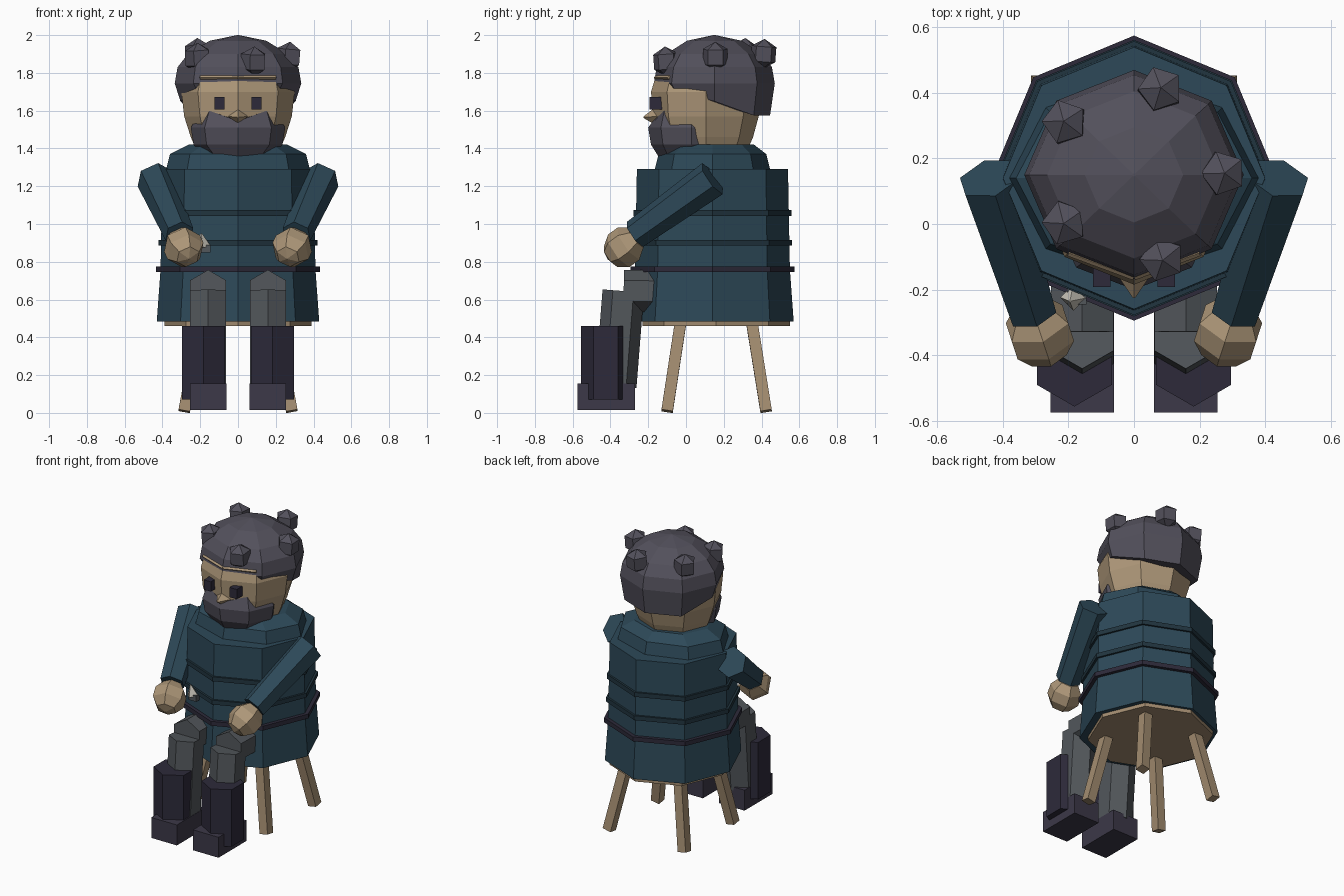
import bpy, bmesh, math
from mathutils import Vector

if "Cube" in bpy.data.objects:
    bpy.data.objects.remove(bpy.data.objects["Cube"])


def material(name, r, g, b):
    m = bpy.data.materials.new(name)
    m.diffuse_color = (r, g, b, 1)
    m.use_nodes = True
    m.node_tree.nodes["Principled BSDF"].inputs["Base Color"].default_value = m.diffuse_color
    return m


TEAL = material("coat_teal", .026, .066, .098)
TRIM = material("trim_teal", .015, .035, .05)
DARK = material("dark_leather", .026, .023, .042)
SHOE = material("shoe_leather", .045, .04, .065)
HAIR = material("dark_hair", .085, .08, .105)
GREY = material("trouser_grey", .085, .095, .105)
SKIN = material("skin", .42, .31, .19)
WOOD = material("wood", .36, .26, .16)
PALE = material("pale_stone", .6, .57, .5)


def finish(name, bm, mat):
    bmesh.ops.recalc_face_normals(bm, faces=bm.faces)
    me = bpy.data.meshes.new(name)
    bm.to_mesh(me)
    bm.free()
    me.materials.append(mat)
    ob = bpy.data.objects.new(name, me)
    bpy.context.collection.objects.link(ob)
    return ob


def skin_rings(name, rings, mat):
    """Bridge equal-length point rings and cap both ends."""
    bm = bmesh.new()
    vs = [[bm.verts.new(p) for p in ring] for ring in rings]
    n = len(vs[0])
    for a, b in zip(vs, vs[1:]):
        for i in range(n):
            j = (i + 1) % n
            bm.faces.new((a[i], a[j], b[j], b[i]))
    bm.faces.new(vs[0])
    bm.faces.new(vs[-1])
    return finish(name, bm, mat)


def loft(name, cy, profile, mat, n=8, dz=lambda k, c: 0):
    """Stack of n-gons (z, rx, ry); dz shifts z by ring index and frontness."""
    rings = []
    for k, (z, rx, ry) in enumerate(profile):
        ring = []
        for i in range(n):
            t = 2 * math.pi * i / n
            ring.append((rx * math.sin(t), cy - ry * math.cos(t), z + dz(k, math.cos(t))))
        rings.append(ring)
    return skin_rings(name, rings, mat)


def limb(name, a, b, r1, r2, n, up, mat):
    """Tapered prism from a to b with one corner facing 'up'."""
    a, b, up = Vector(a), Vector(b), Vector(up)
    d = (b - a).normalized()
    u = (up - d * up.dot(d)).normalized()
    v = d.cross(u)
    ang = [2 * math.pi * i / n for i in range(n)]
    return skin_rings(name, [[c + r * (u * math.cos(t) + v * math.sin(t)) for t in ang]
                             for c, r in ((a, r1), (b, r2))], mat)


def box(name, lo, hi, mat):
    bm = bmesh.new()
    bmesh.ops.create_cube(bm, size=1)
    for v in bm.verts:
        v.co = [(l + h) / 2 + c * (h - l) for l, h, c in zip(lo, hi, v.co)]
    return finish(name, bm, mat)


def ball(name, loc, r, seg, rings, mat, axis=(0, 0, 1)):
    bm = bmesh.new()
    bmesh.ops.create_uvsphere(bm, u_segments=seg, v_segments=rings, radius=r)
    ob = finish(name, bm, mat)
    ob.location = loc
    ob.rotation_euler = Vector(axis).to_track_quat('Z', 'Y').to_euler()
    return ob


# coat: octagonal body, shoulder yoke, trim bands and belt
loft("coat_body", .14, [(.485, .43, .43), (.76, .41, .41), (1.29, .40, .40)], TEAL)
loft("coat_shoulders", .14, [(1.27, .385, .31), (1.37, .36, .285), (1.42, .26, .22)], TEAL)
for name, z, r, mat in (("upper_band", 1.058, .418, TRIM),
                        ("lower_band", .90, .422, TRIM), ("belt", .76, .435, DARK)):
    loft(name, .14, [(z - .015, r, r), (z + .015, r, r)], mat)

# stool: octagonal seat and four splayed legs
loft("stool_seat", .16, [(.46, .39, .39), (.495, .39, .39)], WOOD)
for sx in (-1, 1):
    for sy in (-1, 1):
        limb("stool_leg", (sx * .285, .162 + sy * .262, .009), (sx * .2, .16 + sy * .19, .47),
             .043, .043, 4, (1, 1, 0), WOOD)

# head and beard
loft("head", .105, [(1.39, .22, .22), (1.46, .25, .25), (1.57, .285, .28),
                    (1.70, .30, .29), (1.80, .27, .26)], SKIN)
loft("beard", .03, [(1.34, .155, .165), (1.42, .235, .215), (1.51, .25, .23), (1.585, .215, .205)],
     HAIR, dz=lambda k, c: 0 if k < 3 else (-.04 if c > .9 else .015 if c > .5 else -.01))

# hair: dome whose lower edge drops toward the back
loft("hair", .15, [(1.66, .305, .295), (1.745, .335, .32), (1.83, .32, .305), (1.90, .265, .255),
                   (1.97, .15, .145), (2.0, .005, .005)], HAIR,
     dz=lambda k, c: 0 if k else (.045 if c > .5 else -.01 if c > -.5 else -.085))
for p in ((.08, .41, 1.90), (.27, .155, 1.885), (.085, -.105, 1.86),
          (-.21, .005, 1.88), (-.21, .31, 1.905)):
    n = Vector(p) - Vector((0, .15, 1.7))
    ball("hair_knob", p, .08, 5, 3, HAIR, (n.x * .3, n.y * .3, 1))

# face
limb("nose", (0, -.15, 1.57), (0, -.225, 1.565), .055, .004, 4, (0, 0, 1), SKIN)
for s in (-1, 1):
    box("eye", (s * .098 - .027, -.192, 1.605), (s * .098 + .027, -.12, 1.672), DARK)
    limb("forehead_strip", (0, -.162, 1.775), (s * .2, -.088, 1.775), .01, .01, 4, (0, 0, 1), SKIN)

# arms, legs and boots on both sides
for s in (-1, 1):
    limb("sleeve", (s * .44, .14, 1.24), (s * .31, -.27, .945), .10, .08, 6, (0, 0, 1), TEAL)
    ball("hand", (s * .287, -.33, .877), .11, 6, 5, SKIN, (s * .13, .4, .29))
    limb("thigh", (s * .158, .05, .64), (s * .158, -.33, .647), .11, .11, 6, (0, 0, 1), GREY)
    limb("shin", (s * .158, -.332, .645), (s * .158, -.372, .14), .11, .11, 6, (0, 1, 0), GREY)
    limb("boot_shaft", (s * .182, -.425, .07), (s * .182, -.425, .46), .132, .132, 6, (0, 1, 0), DARK)
    box("boot_foot", (s * .158 - .097, -.575, .015), (s * .158 + .097, -.27, .155), SHOE)

# small pale ornament on the coat front
box("ornament_base", (-.205, -.245, .85), (-.145, -.18, .89), GREY)
limb("ornament_tip", (-.185, -.225, .88), (-.195, -.235, .95), .04, .004, 4, (1, 0, 0), PALE)
